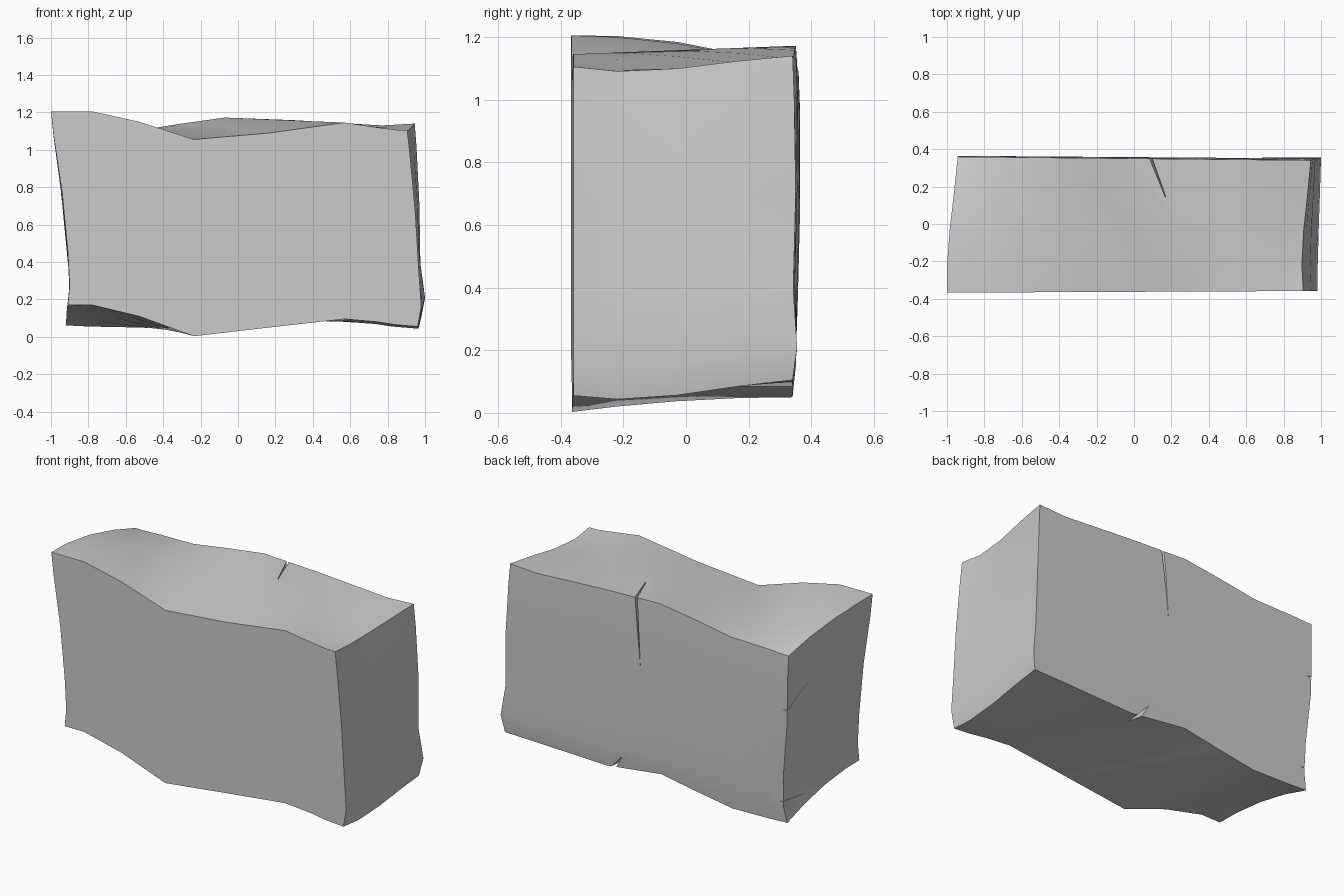
import bpy
import bmesh
from mathutils import Vector

cube = bpy.data.objects.get("Cube")
if cube:
    bpy.data.objects.remove(cube)

# One stone colour
stone = bpy.data.materials.new("stone grey")
stone.use_nodes = True
GREY = (0.6, 0.6, 0.6, 1)
stone.diffuse_color = GREY
stone.node_tree.nodes["Principled BSDF"].inputs["Base Color"].default_value = GREY

# Worn outline of the front and back, joined by slanting ridges and valleys:
# x, top height, bottom height
FRONT = [(-1, 1.205, .17), (-.78, 1.205, .17), (-.53, 1.15, .11), (-.235, 1.055, .003),
         (.17, 1.09, .05), (.57, 1.145, .095), (.74, 1.12, .08), (.84, 1.107, .065),
         (.9, 1.105, .055)]
BACK = [(-.94, 1.09, .06), (-.9, 1.09, .06), (-.8, 1.095, .055), (-.55, 1.1, .05),
        (-.3, 1.14, .09), (-.07, 1.172, .13), (.3, 1.158, .085), (.77, 1.13, .1),
        (.945, 1.14, .105)]
# Rise or sag of each ridge midway from front to back
BOW = [.033, .028, .015, .012, 0, 0, 0, -.02, -.025]

# Corner edges from bottom to top: fraction of height, then x of each corner
LEVELS = [0, .1, .28, .58, .87, 1]
FRONT_LEFT = [-.91, -.9, -.91, -.94, -.985, -1]
FRONT_RIGHT = [.96, .98, .967, .948, .92, .905]
BACK_LEFT = [-.92, -.9, -.905, -.935, -.94, -.943]
BACK_RIGHT = [.98, 1, .975, .97, .955, .945]
BACK_LEFT_Y = [.34, .35, .357, .365, .365, .36]
BACK_RIGHT_Y = [.34, .355, .342, .35, .345, .34]
DEPTHS = [0, .2, .47, .75, 1]


def mix(a, b, t):
    return a + (b - a) * t


def stone_point(i, j, k):
    """Position on the worn block for a station, depth row and height level."""
    t, f = DEPTHS[j], LEVELS[k]
    x, top, bottom = (mix(a, b, t) for a, b in zip(FRONT[i], BACK[i]))
    s = (x + 1) / 2
    early, even = 6.75 * t * (1 - t) ** 2, 4 * t * (1 - t)
    if i == 0:
        x = mix(FRONT_LEFT[k], BACK_LEFT[k], t) - .013 * early * f
    elif i == len(FRONT) - 1:
        x = mix(FRONT_RIGHT[k], BACK_RIGHT[k], t) - .018 * early * f
    lift = BOW[i] * (even if BOW[i] > 0 else early)
    y = mix(mix(-.367, -.358, s), mix(BACK_LEFT_Y[k], BACK_RIGHT_Y[k], s), t)
    return x, y, mix(bottom, top, f) + lift


# Block: outer shell of a lattice
bm = bmesh.new()
size = (len(FRONT), len(DEPTHS), len(LEVELS))
lattice = {}


def vertex(key):
    if key not in lattice:
        lattice[key] = bm.verts.new(stone_point(*key))
    return lattice[key]


for axis in range(3):
    u, v = [a for a in range(3) if a != axis]
    for end in (0, size[axis] - 1):
        for a in range(size[u] - 1):
            for b in range(size[v] - 1):
                corners = []
                for da, db in ((0, 0), (1, 0), (1, 1), (0, 1)):
                    key = [0, 0, 0]
                    key[axis], key[u], key[v] = end, a + da, b + db
                    corners.append(vertex(tuple(key)))
                bm.faces.new(corners)
bmesh.ops.triangulate(bm, faces=bm.faces[:])
bmesh.ops.recalc_face_normals(bm, faces=bm.faces[:])
mesh = bpy.data.meshes.new("stone_block")
bm.to_mesh(mesh)
bm.free()
block = bpy.data.objects.new("stone_block", mesh)
bpy.context.collection.objects.link(block)
mesh.materials.append(stone)
bpy.context.view_layer.objects.active = block
block.select_set(True)


def crack(name, points):
    """Cut a thin four-cornered wedge out of the block."""
    cut = bmesh.new()
    for p in points:
        cut.verts.new(Vector(p))
    bmesh.ops.convex_hull(cut, input=cut.verts[:])
    bmesh.ops.recalc_face_normals(cut, faces=cut.faces[:])
    cut_mesh = bpy.data.meshes.new(name)
    cut.to_mesh(cut_mesh)
    cut.free()
    cut_mesh.materials.append(stone)
    cutter = bpy.data.objects.new(name, cut_mesh)
    cutter.hide_render = True
    bpy.context.collection.objects.link(cutter)
    mod = block.modifiers.new(name, "BOOLEAN")
    mod.operation, mod.solver, mod.object = "DIFFERENCE", "EXACT", cutter
    bpy.ops.object.modifier_apply(modifier=name)
    bpy.data.objects.remove(cutter)


# Cracks in the back edges and the back corner
crack("top_crack", [(.078, .37, 1.22), (.096, .37, 1.22), (.185, .1, 1.15), (.055, .36, .74)])
crack("bottom_crack", [(.25, .37, .05), (.3, .37, .05), (.26, .22, .08), (.18, .36, .18)])
crack("side_crack", [(-.98, .38, .73), (-.98, .38, .745), (-.97, .06, .93), (-.9, .38, .75)])
crack("corner_crack", [(-.95, .38, .185), (-.95, .38, .2), (-.92, .08, .16), (-.87, .38, .19)])

bpy.ops.object.shade_smooth_by_angle(angle=.6)
